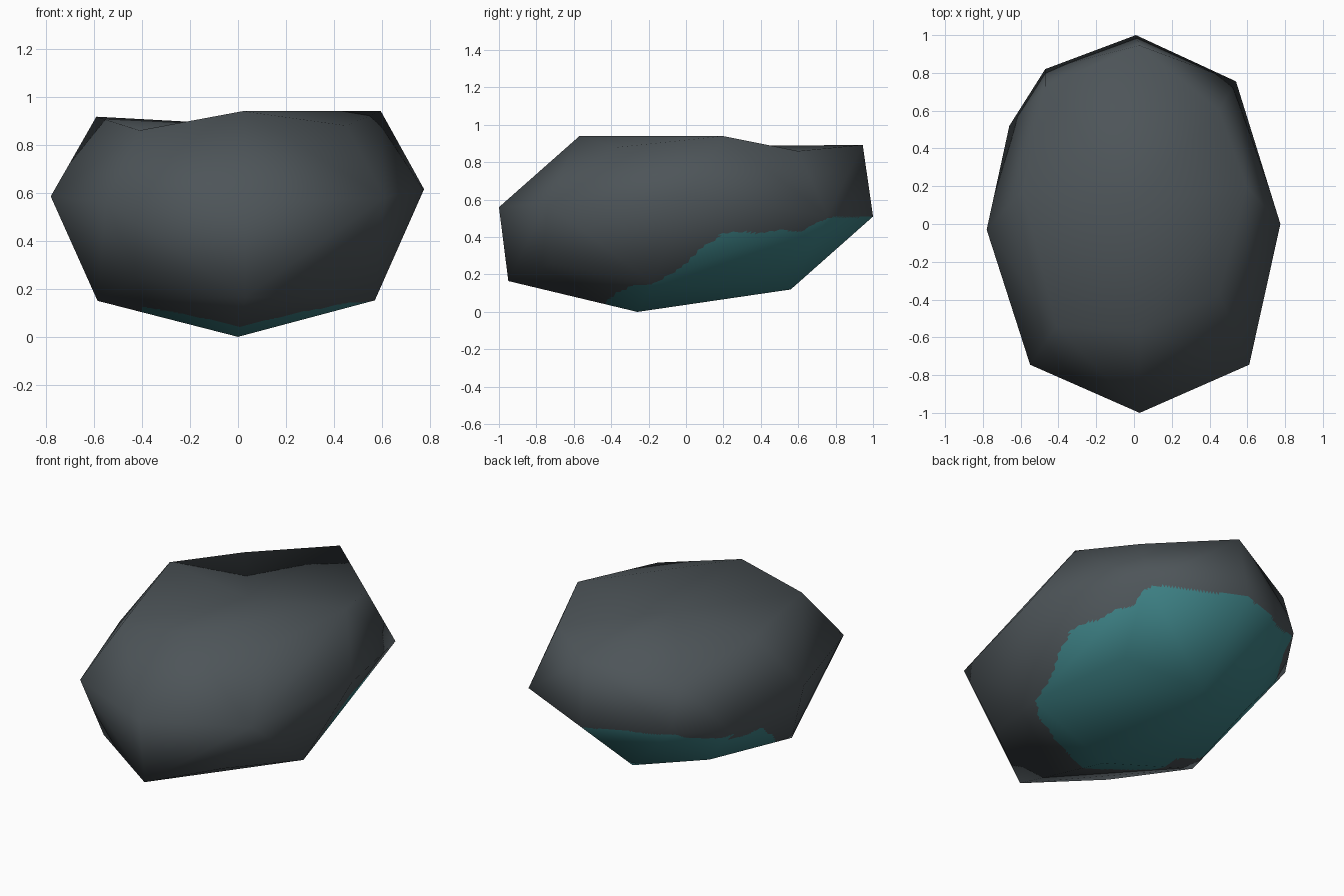
import bpy, bmesh, math
from mathutils import Vector

if "Cube" in bpy.data.objects:
    bpy.data.objects.remove(bpy.data.objects["Cube"])


def material(name, rgb):
    m = bpy.data.materials.new(name)
    m.diffuse_color = (*rgb, 1)
    m.use_nodes = True
    m.node_tree.nodes["Principled BSDF"].inputs["Base Color"].default_value = m.diffuse_color
    return m


# Boulder corners: crown around a shallow hollow, then waist and foot
CROWN = [(.02, -.57, .94), (.595, .2, .94), (.45, .6, .86), (.03, .945, .893),
         (-.47, .73, .80), (-.59, .18, .917), (-.41, -.54, .86)]
HOLLOW = (0, .1, .885)
WAIST = [(.45, -.37, .88), (.03, -1, .56), (.61, -.745, .58), (.775, 0, .615),
         (.54, .755, .515), (.01, 1, .51), (-.47, .82, .53), (-.66, .52, .48),
         (-.78, -.03, .585), (-.55, -.745, .56)]
FOOT = [(.03, -.95, .165), (.57, -.18, .152), (-.03, .56, .12), (-.585, -.19, .15),
        (-.41, -.715, .247), (.4, -.72, .26), (.42, .42, .22), (-.46, .43, .22),
        (0, -.26, 0)]

# Height of the teal patch edge along y
EDGE = [(-.44, .03), (-.38, .11), (-.12, .17), (.18, .42), (.62, .435), (.8, .51), (1.01, .515)]


def patch_height(p):
    y = p.y + .012 * math.sin(13 * p.x + 2)
    if y < EDGE[0][0]:
        return -1
    for (a, ha), (b, hb) in zip(EDGE, EDGE[1:]):
        if y <= b:
            h = ha + (hb - ha) * (y - a) / (b - a)
            wiggle = .006 * math.sin(31 * p.y + 9 * p.x)
            return h + wiggle - (.05 if p.x < -.4 and p.y < .45 else 0)
    return EDGE[-1][1]


bm = bmesh.new()
crown = {bm.verts.new(co) for co in CROWN}
for co in WAIST + FOOT:
    bm.verts.new(co)
bmesh.ops.convex_hull(bm, input=bm.verts[:])
loose = [v for v in bm.verts if not v.link_faces]
crown -= set(loose)
bmesh.ops.delete(bm, geom=loose, context='VERTS')
bmesh.ops.triangulate(bm, faces=bm.faces[:])

# Open the crown and close it again as a fan down to the hollow
lid = [f for f in bm.faces if all(v in crown for v in f.verts)]
bmesh.ops.delete(bm, geom=lid, context='FACES')
centre = bm.verts.new(HOLLOW)
for e in [e for e in bm.edges if len(e.link_faces) == 1]:
    bm.faces.new((*e.verts, centre))
bmesh.ops.recalc_face_normals(bm, faces=bm.faces[:])
bm.normal_update()

# Keep the soft normals of the big facets while cutting them finer for the patch
soft = bm.verts.layers.float_vector.new("soft")
for v in bm.verts:
    v[soft] = v.normal
for _ in range(5):
    bmesh.ops.subdivide_edges(bm, edges=bm.edges[:], cuts=1, use_grid_fill=True)

for f in bm.faces:
    f.smooth = True
    c = f.calc_center_median()
    f.material_index = 1 if c.z < patch_height(c) else 0
bm.normal_update()
normals = [(Vector(v[soft]) if Vector(v[soft]).length > .1 else v.normal).normalized()
           for v in bm.verts]

mesh = bpy.data.meshes.new("boulder")
bm.to_mesh(mesh)
bm.free()
mesh.materials.append(material("slate grey", (.075, .09, .099)))
mesh.materials.append(material("teal", (.046, .215, .23)))
mesh.normals_split_custom_set_from_vertices([tuple(n) for n in normals])
boulder = bpy.data.objects.new("boulder", mesh)
bpy.context.collection.objects.link(boulder)
